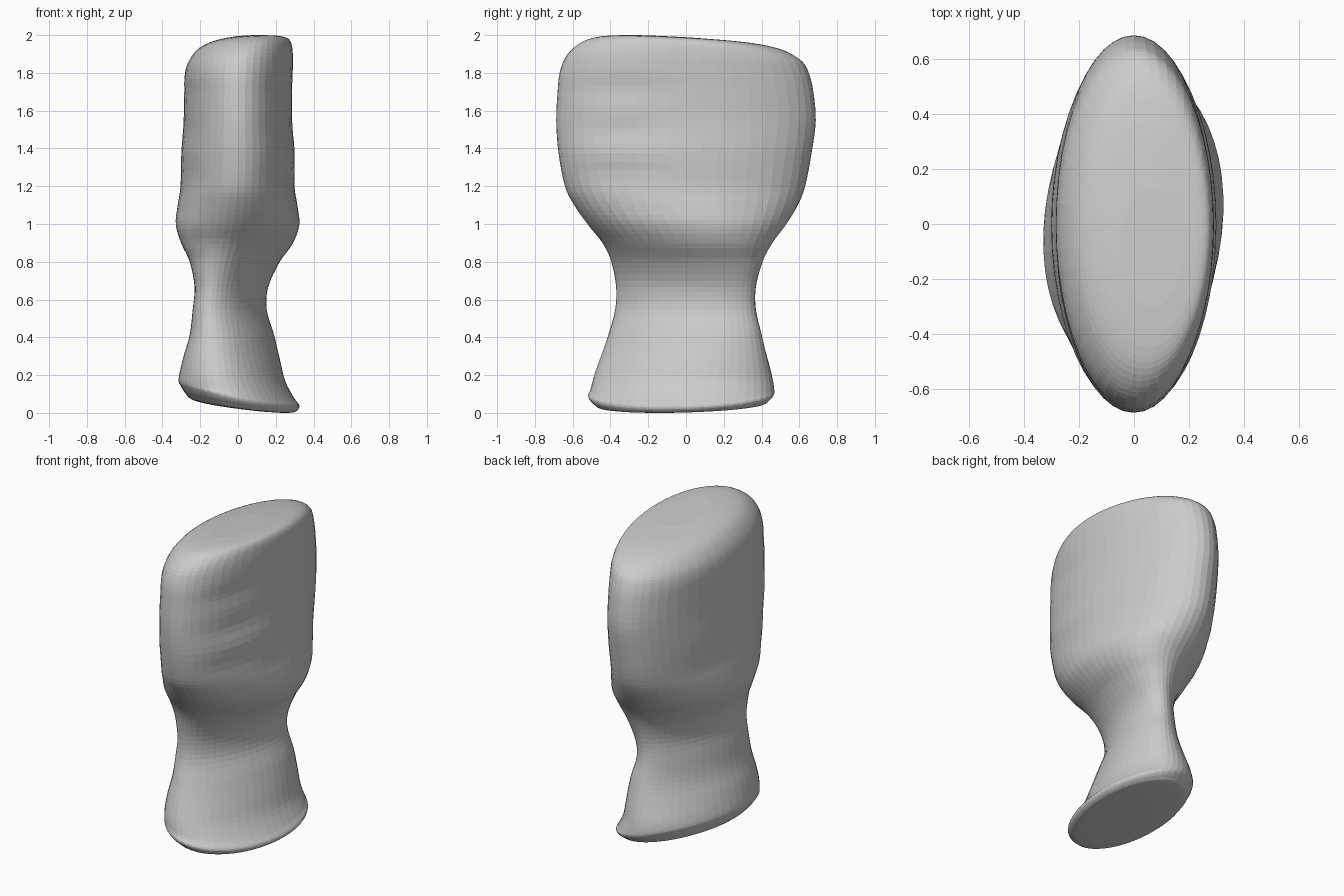
import bpy
import bmesh
import math

cube = bpy.data.objects.get("Cube")
if cube:
    bpy.data.objects.remove(cube, do_unlink=True)

SIDES = 48
STEPS = 4

# Body sections: height, x min, x max, y min, y max, slope along x
SECTIONS = [
    (0.035, -0.13, 0.15, -0.24, 0.22, -0.13),
    (0.043, -0.24, 0.27, -0.44, 0.40, -0.14),
    (0.065, -0.28, 0.31, -0.49, 0.44, -0.17),
    (0.098, -0.305, 0.325, -0.518, 0.465, -0.18),
    (0.13, -0.315, 0.295, -0.505, 0.467, -0.16),
    (0.20, -0.305, 0.25, -0.485, 0.455, -0.12),
    (0.30, -0.285, 0.222, -0.45, 0.43, -0.06),
    (0.42, -0.255, 0.19, -0.41, 0.40, 0),
    (0.55, -0.24, 0.152, -0.375, 0.37, 0),
    (0.67, -0.23, 0.16, -0.37, 0.37, 0),
    (0.80, -0.255, 0.22, -0.395, 0.405, 0),
    (0.90, -0.30, 0.29, -0.44, 0.455, 0),
    (1.00, -0.33, 0.325, -0.52, 0.53, 0),
    (1.10, -0.32, 0.315, -0.59, 0.59, 0),
    (1.20, -0.305, 0.30, -0.64, 0.63, 0),
    (1.38, -0.30, 0.30, -0.675, 0.665, 0),
    (1.55, -0.288, 0.287, -0.687, 0.687, 0),
    (1.70, -0.285, 0.287, -0.68, 0.675, 0.02),
    (1.80, -0.283, 0.29, -0.668, 0.653, 0.05),
    (1.88, -0.265, 0.29, -0.63, 0.615, 0.09),
    (1.94, -0.22, 0.28, -0.55, 0.52, 0.09),
    (1.97, -0.15, 0.25, -0.45, 0.37, 0.07),
    (1.985, -0.05, 0.18, -0.30, 0.13, 0.04),
]
GROOVES = (1.27, 1.49, 1.71)


def bell(value, width):
    return math.exp(-(value / width) ** 2)


def blend(a, b, c, d, t):
    """Smooth curve from b to c."""
    return b + 0.5 * t * (c - a + t * (2 * a - 5 * b + 4 * c - d
                                       + t * (3 * (b - c) + d - a)))


def smooth_sections():
    last = len(SECTIONS) - 1
    for i in range(last):
        four = [SECTIONS[min(max(i + k, 0), last)] for k in (-1, 0, 1, 2)]
        for step in range(STEPS):
            yield [blend(*column, step / STEPS) for column in zip(*four)]
    yield SECTIONS[last]


def add_ring(bm, section):
    z, x0, x1, y0, y1, slope = section
    # The wrist is turned relative to the hand, and the foot half follows
    turn = 0.55 * bell(z - 0.64, 0.52 if z < 0.64 else 0.31)
    y_slope = 0.04 * bell(z, 0.2) - 0.05 * bell(z - 2, 0.16)
    grooves = sum(bell(z - g, 0.065) for g in GROOVES)
    ring = []
    for i in range(SIDES):
        angle = math.tau * i / SIDES - turn / 2
        side = math.cos(angle)
        x = (x0 + x1) / 2 + (x1 - x0) / 2 * side
        y = (y0 + y1) / 2 + (y1 - y0) / 2 * math.sin(angle + turn)
        # Shallow finger grooves, deeper on one side
        depth = 0.012 if side > 0 else 0.005
        x -= depth * side * grooves * bell(y + 0.38, 0.24)
        ring.append(bm.verts.new((x, y, z + slope * x + y_slope * y)))
    return ring


# Lofted body with closed ends
bm = bmesh.new()
rings = [add_ring(bm, section) for section in smooth_sections()]
for low, high in zip(rings, rings[1:]):
    for i in range(SIDES):
        j = (i + 1) % SIDES
        bm.faces.new((low[i], low[j], high[j], high[i]))
bm.faces.new(rings[0][::-1])
bm.faces.new(rings[-1])

# Rest the body on the ground
bottom = min(v.co.z for v in bm.verts)
bmesh.ops.translate(bm, verts=bm.verts, vec=(0, 0, -bottom))
bmesh.ops.recalc_face_normals(bm, faces=bm.faces)

mesh = bpy.data.meshes.new("fist_body")
bm.to_mesh(mesh)
bm.free()
body = bpy.data.objects.new("fist_body", mesh)
bpy.context.collection.objects.link(body)
